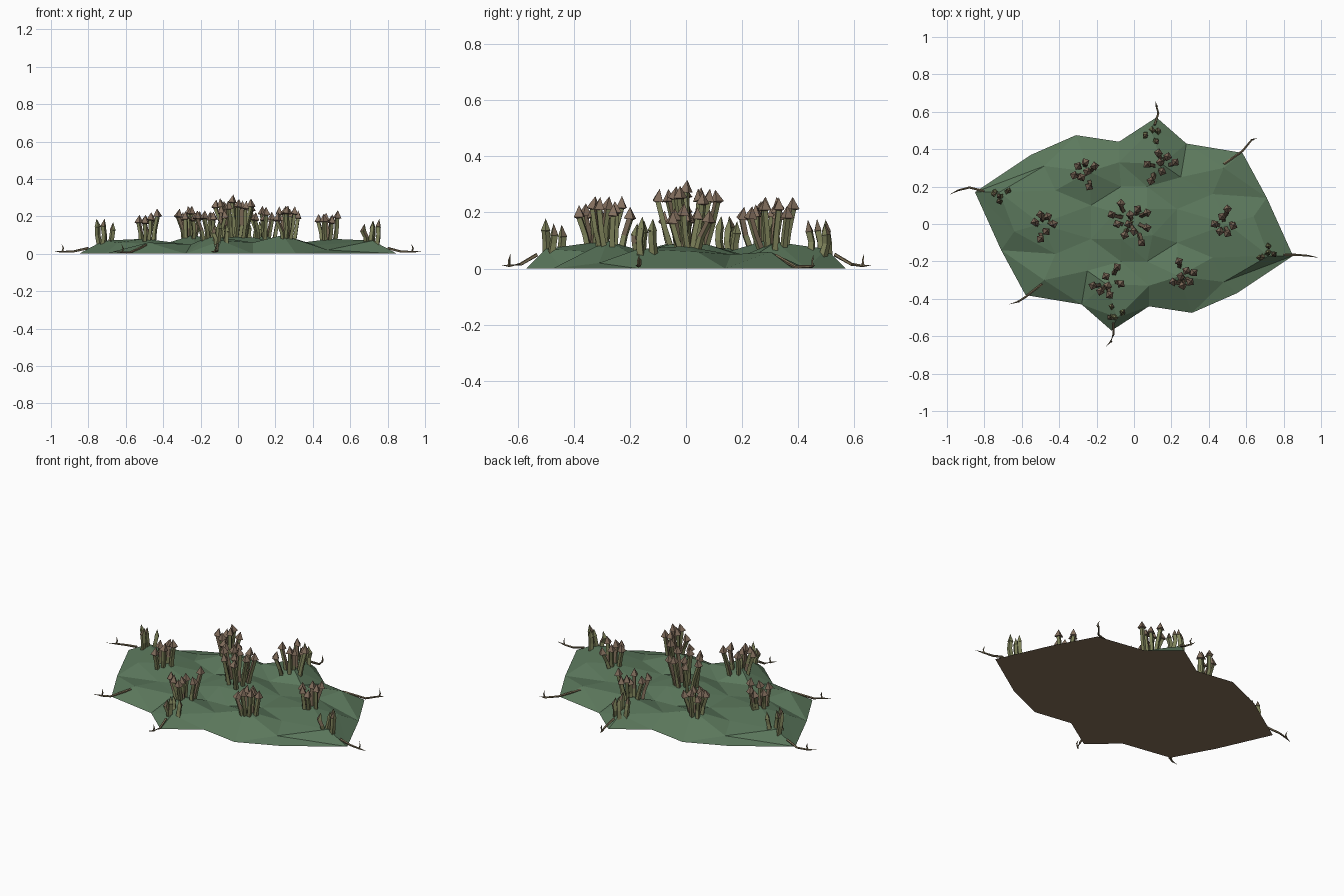
import bpy
import bmesh
import math
import random
from mathutils import Vector
from mathutils.geometry import delaunay_2d_cdt

random.seed(4)
default = bpy.data.objects.get("Cube")
if default:
    bpy.data.objects.remove(default)


def material(name, rgb):
    mat = bpy.data.materials.new(name)
    mat.use_nodes = True
    mat.diffuse_color = (*rgb, 1)
    mat.node_tree.nodes["Principled BSDF"].inputs["Base Color"].default_value = (*rgb, 1)
    return mat


moss = material("moss green", (0.108, 0.192, 0.11))
soil = material("brown soil", (0.235, 0.165, 0.10))
stem = material("olive stem", (0.215, 0.23, 0.105))
bark = material("brown bark", (0.165, 0.12, 0.078))
cap = material("light brown cap", (0.23, 0.16, 0.112))
root = material("root tan", (0.21, 0.165, 0.095))


def finish(name, bm, mats):
    mesh = bpy.data.meshes.new(name)
    bm.to_mesh(mesh)
    bm.free()
    for mat in mats:
        mesh.materials.append(mat)
    obj = bpy.data.objects.new(name, mesh)
    bpy.context.collection.objects.link(obj)


def turned(points):
    """The same points after half a turn about the z axis."""
    return [(-p[0], -p[1], *p[2:]) for p in points]


def tube(bm, path, radii, sides):
    """Faceted tube through the path; a zero radius closes to a point."""
    pts = [Vector(p) for p in path]
    rings = []
    spin = random.uniform(0, math.pi)
    for i, (p, r) in enumerate(zip(pts, radii)):
        axis = (pts[min(i + 1, len(pts) - 1)] - pts[max(i - 1, 0)]).normalized()
        side = axis.cross(Vector((0.3, 1, 0.1))).normalized()
        other = axis.cross(side)
        if r == 0:
            rings.append([bm.verts.new(p)] * sides)
            continue
        angles = [spin + math.tau * k / sides for k in range(sides)]
        rings.append([bm.verts.new(p + r * (math.cos(a) * side + math.sin(a) * other))
                      for a in angles])
    faces = []
    for level, (low, high) in enumerate(zip(rings, rings[1:])):
        for k in range(sides):
            j = (k + 1) % sides
            quad = list(dict.fromkeys((low[k], low[j], high[j], high[k])))
            faces.append((level, bm.faces.new(quad)))
    bm.faces.new(rings[0][::-1])
    return faces


# Mossy mat: half of the rim and of the bumps, repeated by a half turn
rim = [(0.85, -0.17, 0), (0.71, 0.14, 0), (0.58, 0.38, 0), (0.28, 0.43, 0),
       (0.12, 0.57, 0), (-0.08, 0.44, 0), (-0.31, 0.475, 0), (-0.55, 0.37, 0)]
bumps = [(0.5, 0, 0.08), (0.15, 0.32, 0.095), (-0.24, 0.28, 0.1),
         (0.09, 0.5, 0.07), (-0.72, 0.17, 0.07), (0.48, 0.3, 0.06),
         (0.07, 0.08, 0.085), (-0.1, 0.06, 0.085)]
gully = (-0.48, 0.31, 0.02)
valleys = [(-0.23, 0.1, 0.045), (0.23, 0.08, 0.045), (-0.07, 0.2, 0.05),
           (0.07, 0.2, 0.045), (0.25, 0.25, 0.05), (-0.42, 0.18, 0.045),
           gully, (0.42, 0.16, 0.05), (0.64, 0.04, 0.06), (-0.08, 0.33, 0.06)]
rim += turned(rim)
inner = bumps + valleys
points = rim + inner + turned(inner) + [(0, 0, 0.09)]
creases = [(len(rim) // 2, points.index(gully)), (0, points.index(turned([gully])[0]))]
verts, _, tris, source, _, _ = delaunay_2d_cdt(
    [Vector(p[:2]) for p in points], creases, [list(range(len(rim)))], 1, 1e-5)
bm = bmesh.new()
grid = [bm.verts.new((v.x, v.y, points[s[0]][2] if s else 0))
        for v, s in zip(verts, source)]
for tri in tris:
    face = bm.faces.new([grid[i] for i in tri])
    face.normal_update()
    if face.normal.z < 0:
        face.normal_flip()
finish("moss_mat", bm, [moss])

# Flat underside
bm = bmesh.new()
bm.faces.new([bm.verts.new(p) for p in reversed(rim)])
finish("soil_underside", bm, [soil])


def cluster(name, tips, height, capped, ground=0.06):
    """Leaning stalks, closer together at the ground than at the tips."""
    cx = sum(t[0] for t in tips) / len(tips)
    cy = sum(t[1] for t in tips) / len(tips)
    spread = 0.5 if capped else 0.85
    radius, flare = (0.014, 0.025) if capped else (0.016, 0.017)
    bm = bmesh.new()
    for x, y in tips:
        top = height * random.uniform(0.84, 1)
        bx = cx + (x - cx) * spread + random.uniform(-0.012, 0.012)
        by = cy + (y - cy) * spread + random.uniform(-0.012, 0.012)
        neck = top - 0.045
        jog = random.uniform(-0.008, 0.008)
        path = [(bx, by, ground - 0.02),
                ((bx + x) / 2 + jog, (by + y) / 2 - jog, (ground + neck) / 2),
                (x, y, neck), (x, y, neck + 0.002), (x + jog, y + jog, top)]
        faces = tube(bm, path, [radius, radius * 0.9, radius * 0.9, flare, 0], 4)
        bm.normal_update()
        for level, face in faces:
            if level >= 2 and capped:
                face.material_index = 2
            elif face.normal.z > (0.1 if capped else 0.3):
                face.material_index = 1
    bmesh.ops.recalc_face_normals(bm, faces=bm.faces)
    finish(name, bm, [stem, bark, cap])


# Stalk clusters on the bumps
cluster("centre_stalks", [
    (-0.07, 0.11), (-0.12, 0.05), (-0.09, 0), (-0.03, 0), (0.02, 0.08), (0.07, 0.06),
    (0, -0.04), (0.04, -0.1), (0.07, -0.02), (-0.02, 0.05), (-0.05, -0.06)], 0.32, True)
groups = {
    "side": ([(0.43, 0), (0.47, 0.04), (0.5, 0.08), (0.46, -0.04), (0.53, -0.01),
              (0.5, -0.05)], 0.245, True),
    "inner": ([(-0.32, 0.26), (-0.28, 0.25), (-0.26, 0.33), (-0.21, 0.31),
               (-0.24, 0.2), (-0.25, 0.28), (-0.3, 0.31)], 0.26, True),
    "outer": ([(0.07, 0.32), (0.13, 0.38), (0.14, 0.33), (0.18, 0.36), (0.22, 0.33),
               (0.15, 0.28), (0.09, 0.23)], 0.26, True),
    "end": ([(0.06, 0.47), (0.12, 0.44), (0.13, 0.5), (0.1, 0.5)], 0.18, False),
    "corner": ([(-0.75, 0.16), (-0.72, 0.15), (-0.72, 0.12), (-0.67, 0.18)], 0.19, False),
}
for label, (tips, height, capped) in groups.items():
    cluster(label + "_stalks", tips, height, capped)
    cluster(label + "_stalks_opposite", turned(tips), height, capped)

# Creeping roots, each with an upright twig
roots = {
    "right": [(0.8, -0.165, 0.03), (0.87, -0.165, 0.012), (0.93, -0.17, 0.01), (0.99, -0.18, 0.012)],
    "left": [(-0.8, 0.175, 0.03), (-0.88, 0.195, 0.012), (-0.94, 0.18, 0.01), (-0.99, 0.155, 0.012)],
    "back": [(0.11, 0.53, 0.05), (0.13, 0.59, 0.015), (0.12, 0.63, 0.01), (0.115, 0.66, 0.012)],
    "front": [(-0.11, -0.53, 0.05), (-0.11, -0.59, 0.015), (-0.125, -0.63, 0.01), (-0.15, -0.655, 0.012)],
    "back_left": [(0.48, 0.32, 0.046), (0.58, 0.39, 0.006), (0.63, 0.45, 0.008), (0.66, 0.46, 0.012)],
    "front_right": [(-0.49, -0.32, 0.046), (-0.58, -0.39, 0.006), (-0.62, -0.415, 0.008), (-0.67, -0.43, 0.012)],
}
for label, path in roots.items():
    bm = bmesh.new()
    tube(bm, path, [0.007, 0.006, 0.005, 0], 5)
    x, y, z = path[2]
    tube(bm, [(x, y, z), (x + 0.006, y, z + 0.02), (x - 0.004, y + 0.005, z + 0.045)],
         [0.005, 0.004, 0], 4)
    bmesh.ops.recalc_face_normals(bm, faces=bm.faces)
    finish(label + "_root", bm, [root])
